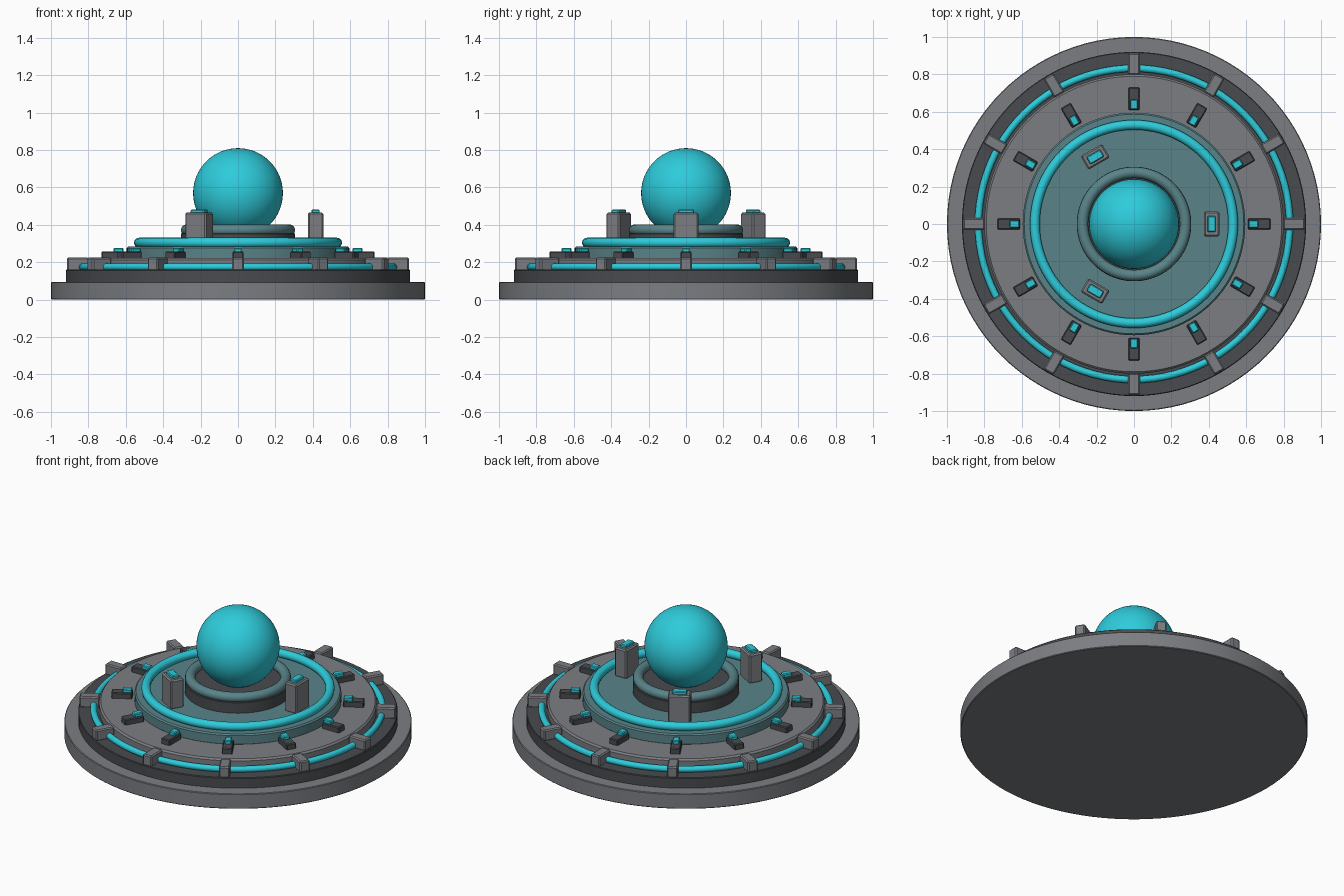
import bpy
import math
from mathutils import Matrix

cube = bpy.data.objects.get("Cube")
if cube:
    bpy.data.objects.remove(cube, do_unlink=True)


def material(name, rgb):
    m = bpy.data.materials.new(name)
    m.use_nodes = True
    m.diffuse_color = (*rgb, 1)
    m.node_tree.nodes["Principled BSDF"].inputs["Base Color"].default_value = (*rgb, 1)
    return m


GREY = material("mid grey", (0.2, 0.208, 0.225))
DARK = material("dark grey", (0.066, 0.07, 0.077))
TEAL = material("muted teal", (0.1, 0.23, 0.25))
CYAN = material("bright cyan", (0.027, 0.6, 0.71))


def finish(name, mat, bevel=0, segments=1):
    ob = bpy.context.object
    ob.name = name
    ob.data.materials.append(mat)
    if bevel:
        mod = ob.modifiers.new("edge bevel", "BEVEL")
        mod.width = bevel
        mod.segments = segments
        mod.limit_method = "ANGLE"
    return ob


def disc(name, mat, radius, bottom, top, bevel=0.004):
    bpy.ops.mesh.primitive_cylinder_add(vertices=96, radius=radius, depth=top - bottom,
                                        location=(0, 0, (top + bottom) / 2))
    bpy.ops.object.shade_smooth_by_angle(angle=math.radians(30))
    return finish(name, mat, bevel)


def ring(name, mat, radius, thickness, z):
    bpy.ops.mesh.primitive_torus_add(major_segments=96, minor_segments=16, major_radius=radius,
                                     minor_radius=thickness, location=(0, 0, z))
    bpy.ops.object.shade_smooth()
    return finish(name, mat)


def radial_blocks(name, mat, count, inner, outer, width, bottom, top, bevel):
    """Boxes spread evenly round the centre, each pointing outwards."""
    size = Matrix.Diagonal((outer - inner, width, top - bottom, 1))
    for i in range(count):
        bpy.ops.mesh.primitive_cube_add(size=1)
        ob = finish(f"{name}_{i + 1}", mat, bevel)
        ob.data.transform(size)
        ob.data.transform(Matrix.Translation(((inner + outer) / 2, 0, (bottom + top) / 2)))
        ob.rotation_euler.z = math.tau * i / count


# Stepped base
disc("base_plate", GREY, 1.0, 0, 0.095)
disc("lower_tier", DARK, 0.92, 0.09, 0.16)
disc("middle_tier", GREY, 0.80, 0.155, 0.222, 0.01)
disc("upper_tier", TEAL, 0.595, 0.215, 0.285, 0.008)

# Glowing outer ring held by clamps
ring("outer_light_ring", CYAN, 0.832, 0.019, 0.175)
radial_blocks("ring_clamp", GREY, 12, 0.798, 0.914, 0.062, 0.155, 0.225, 0.007)

# Small lamps on the middle tier
radial_blocks("lamp_housing", DARK, 12, 0.61, 0.73, 0.06, 0.215, 0.257, 0.005)
radial_blocks("lamp", CYAN, 12, 0.612, 0.665, 0.04, 0.25, 0.277, 0.005)

# Inner ring and the three pillars
ring("inner_light_ring", CYAN, 0.53, 0.026, 0.305)
radial_blocks("pillar", GREY, 3, 0.373, 0.457, 0.132, 0.28, 0.465, 0.008)
radial_blocks("pillar_light", CYAN, 3, 0.392, 0.437, 0.085, 0.455, 0.482, 0.005)

# Collar and orb
disc("orb_collar", DARK, 0.306, 0.28, 0.355)
ring("collar_rim", TEAL, 0.275, 0.03, 0.372)
bpy.ops.mesh.primitive_uv_sphere_add(segments=64, ring_count=32, radius=0.24, location=(0, 0, 0.57))
bpy.ops.object.shade_smooth()
finish("orb", CYAN)
